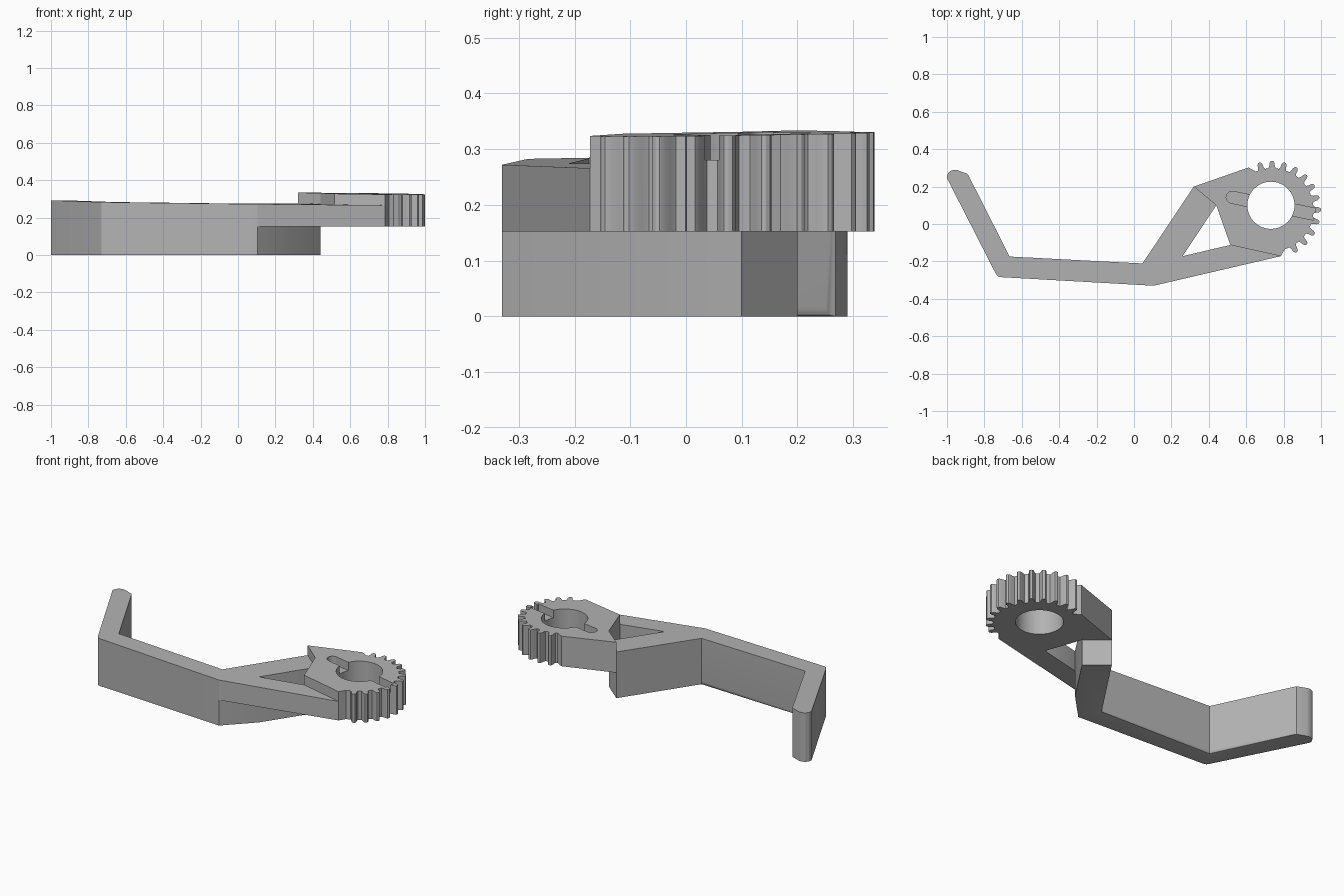
import bpy, bmesh
from math import sin, cos, radians, pi, atan2
from mathutils import Vector

if "Cube" in bpy.data.objects:
    bpy.data.objects.remove(bpy.data.objects["Cube"])

grey = bpy.data.materials.new("plain grey")
grey.use_nodes = True
COLOR = (0.45, 0.45, 0.45, 1)
grey.diffuse_color = COLOR
grey.node_tree.nodes["Principled BSDF"].inputs["Base Color"].default_value = COLOR


def polar(centre, r, deg):
    return (centre[0] + r * cos(radians(deg)), centre[1] + r * sin(radians(deg)))


def prism(name, outline, bottom, top, slope=0.012, soft_edges=()):
    """Extrude a plan outline upward to a slightly tilted top face."""
    bm = bmesh.new()
    low = [bm.verts.new((x, y, bottom)) for x, y in outline]
    high = [bm.verts.new((x, y, top + slope * (y - x))) for x, y in outline]
    n = len(outline)
    bm.faces.new(low)
    bm.faces.new(high)
    for i in range(n):
        bm.faces.new((low[i], low[(i + 1) % n], high[(i + 1) % n], high[i]))
    bmesh.ops.recalc_face_normals(bm, faces=bm.faces)
    edges = [bm.edges.get((low[i], low[i + 1])) for i in soft_edges]
    if edges:
        bmesh.ops.bevel(bm, geom=edges, offset=0.018, segments=4,
                        profile=0.5, affect='EDGES')
    mesh = bpy.data.meshes.new(name)
    bm.to_mesh(mesh)
    bm.free()
    mesh.materials.append(grey)
    obj = bpy.data.objects.new(name, mesh)
    bpy.context.collection.objects.link(obj)
    return obj


def activate(obj):
    bpy.ops.object.select_all(action='DESELECT')
    obj.select_set(True)
    bpy.context.view_layer.objects.active = obj


def cut(target, cutter):
    activate(target)
    mod = target.modifiers.new("cut", 'BOOLEAN')
    mod.operation = 'DIFFERENCE'
    mod.solver = 'EXACT'
    mod.object = cutter
    bpy.ops.object.modifier_apply(modifier=mod.name)
    bpy.data.objects.remove(cutter)


# Shared corners of the forked end
elbow, fork = (0.105, -0.33), (0.26, -0.172)
limb_left, limb_right = (0.32, 0.2), (0.44, 0.1)
strut_in, strut_out = (0.515, -0.112), (0.785, -0.172)
ARM_TOP, HUB_BOTTOM, HUB_TOP = 0.277, 0.152, 0.335

# Bent arm, full height, with a rounded tip and softened lower inner edges
arm = prism("bent_arm", [
    (-0.88, 0.25), (-0.665, -0.174), (0.045, -0.211), limb_left, limb_right,
    fork, elbow, (-0.715, -0.284), (-0.73, -0.278), (-0.74, -0.264),
    (-1.0, 0.245), (-0.998, 0.265), (-0.985, 0.282), (-0.965, 0.29),
    (-0.945, 0.288), (-0.89, 0.268)], 0, ARM_TOP, soft_edges=(0, 1))

# Raised brace that carries the hub on the front side
strut = prism("brace_strut", [elbow, strut_out, strut_in, fork], HUB_BOTTOM, ARM_TOP)

# Hub plate with gear teeth along its outer side
gear = (0.738, 0.076)
tooth = [(-5, .222), (-3.6, .235), (-3.1, .25), (-1.7, .26), (0, .262),
         (1.7, .26), (3.1, .25), (3.6, .235), (5, .222)]
outline = [limb_left, limb_right, strut_in, strut_out, polar(gear, 0.222, -72)]
for i in range(12):
    outline += [polar(gear, r, -60 + 15 * i + a) for a, r in tooth]
outline += [polar(gear, 0.222, 113), (0.612, 0.302)]
hub = prism("gear_hub", outline, HUB_BOTTOM, HUB_TOP)

# Round bore through the hub
bore = (0.732, 0.1)
cut(hub, prism("bore_cutter", [polar(bore, 0.126, 360 * i / 64) for i in range(64)],
               0.05, 0.5, 0))

# Shallow key slot across the top, rounded at its inner end
start, end = Vector((0.525, 0.143)), Vector((0.965, 0.052))
along = (end - start).normalized()
side = Vector((-along.y, along.x)) * 0.032
heading = atan2(along.y, along.x) * 180 / pi
slot = [tuple(end - side), tuple(end + side)]
slot += [polar(start, 0.032, heading + 90 + 180 * i / 12) for i in range(13)]
cut(hub, prism("slot_cutter", slot, 0.28, 0.5, 0))

for part in (arm, strut, hub):
    activate(part)
    bpy.ops.object.shade_smooth_by_angle(angle=radians(30))
